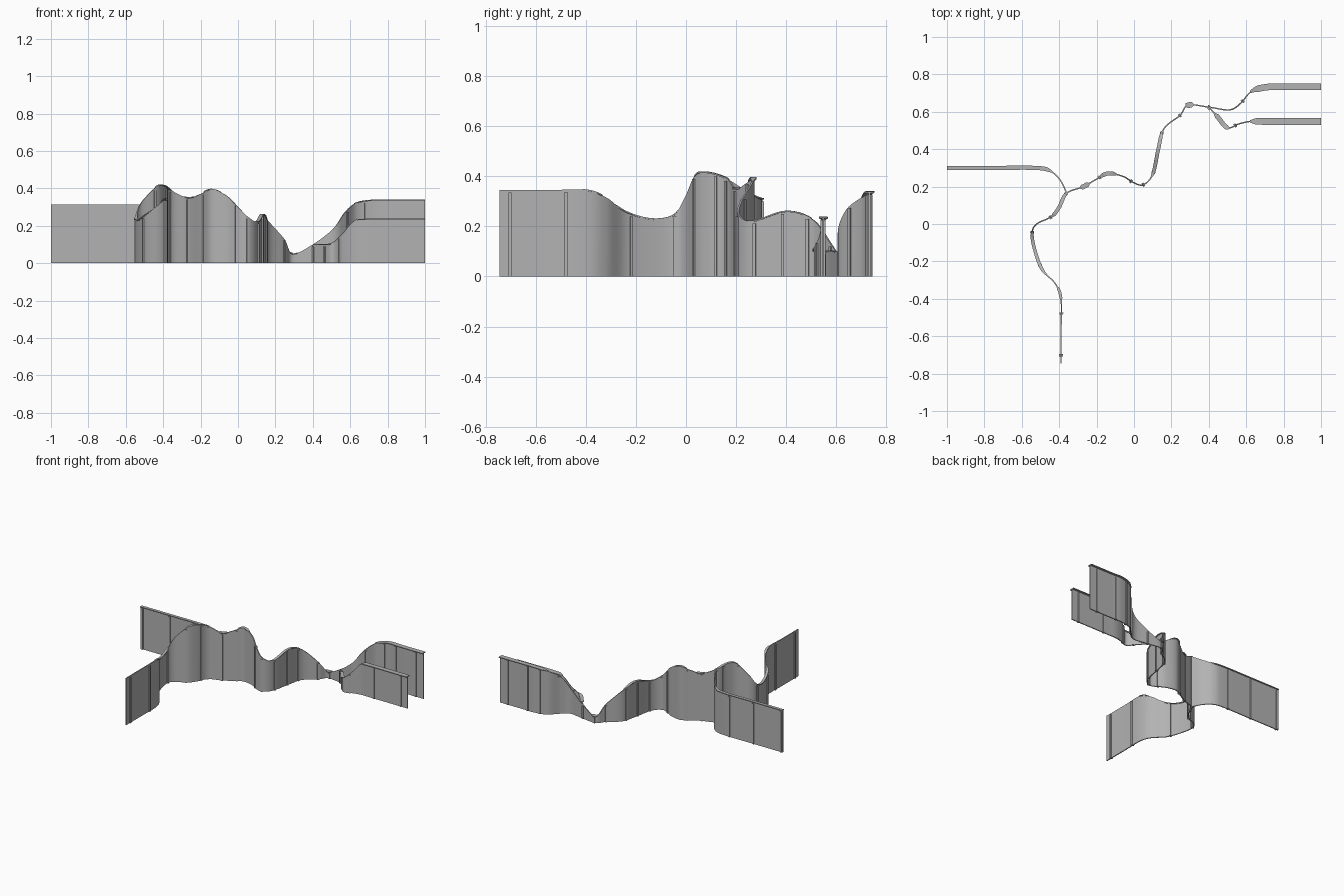
import bpy, bmesh, math
from mathutils import Vector, Matrix

if "Cube" in bpy.data.objects:
    bpy.data.objects.remove(bpy.data.objects["Cube"])

grey = bpy.data.materials.new("plain_grey")
grey.use_nodes = True
COLOUR = (0.45, 0.45, 0.45, 1)
grey.diffuse_color = COLOUR
grey.node_tree.nodes["Principled BSDF"].inputs["Base Color"].default_value = COLOUR

# Wall paths: plan position and wall height at each control point
MAIN = [(-.39, -.745, .345), (-.39, -.56, .345), (-.39, -.4, .345), (-.42, -.32, .315),
        (-.49, -.245, .26), (-.53, -.14, .23), (-.545, -.05, .245), (-.52, 0, .32),
        (-.44, .04, .405), (-.4, .09, .415), (-.36, .165, .39), (-.27, .2, .35),
        (-.2, .24, .37), (-.14, .27, .395), (-.06, .255, .36), (0, .22, .3),
        (.05, .21, .25), (.1, .265, .22), (.13, .4, .26), (.16, .51, .225),
        (.245, .58, .13), (.29, .635, .05), (.4, .625, .1), (.51, .61, .185),
        (.57, .645, .27), (.63, .71, .32), (.72, .733, .337), (.82, .733, .337),
        (1, .733, .337)]
LEFT = [(-1, .3, .31), (-.75, .3, .31), (-.53, .3, .31), (-.45, .285, .315),
        (-.395, .235, .345), (-.36, .165, .39)]
RIGHT = [(.4, .625, .1), (.445, .575, .1), (.5, .515, .105), (.56, .535, .16),
         (.62, .548, .225), (.7, .548, .235), (.85, .548, .235), (1, .548, .235)]


def at(path, u):
    """Point on a smooth curve through the path at control-index u."""
    last = len(path) - 1
    i = min(int(u), last - 1)
    t = u - i
    a, b, c, d = (Vector(path[min(max(k, 0), last)]) for k in (i - 1, i, i + 1, i + 2))
    return (b * 2 + (c - a) * t + (a * 2 - b * 5 + c * 4 - d) * t ** 2
            + (b * 3 - a - c * 3 + d) * t ** 3) / 2


def heading(path, u):
    """Plan direction of the wall at u."""
    e = .02
    d = at(path, min(u + e, len(path) - 1)) - at(path, max(u - e, 0))
    return Vector((d.x, d.y, 0)).normalized()


def finish(bm, name):
    bmesh.ops.recalc_face_normals(bm, faces=bm.faces)
    mesh = bpy.data.meshes.new(name)
    bm.to_mesh(mesh)
    bm.free()
    mesh.materials.append(grey)
    obj = bpy.data.objects.new(name, mesh)
    bpy.context.collection.objects.link(obj)
    bpy.ops.object.select_all(action='DESELECT')
    obj.select_set(True)
    bpy.context.view_layer.objects.active = obj
    bpy.ops.object.shade_smooth_by_angle(angle=math.radians(30))


def sweep(bm, path, start, end, width, depth=None, taper=False):
    """Sweep a rectangular section; depth None reaches the ground."""
    steps = max(6, round((end - start) * 8))
    rings = []
    for k in range(steps + 1):
        f = k / steps
        u = start + (end - start) * f
        p, d = at(path, u), heading(path, u)
        half = width / 2
        if taper:
            near = f if start > 0 else 1
            far = 1 - f if end < len(path) - 1 else 1
            half *= min(1, .35 + 4 * min(near, far))
        side = Vector((-d.y, d.x, 0)) * half
        top = p.z + (.003 if depth else 0)
        low = top - depth if depth else 0
        rings.append([bm.verts.new((q.x, q.y, z)) for q, z in
                      ((p + side, low), (p + side, top), (p - side, top), (p - side, low))])
    for r, s in zip(rings, rings[1:]):
        for j in range(4):
            n = (j + 1) % 4
            bm.faces.new((r[j], r[n], s[n], s[j]))
    bm.faces.new(rings[0])
    bm.faces.new(rings[-1])


def build(name, path, caps, posts):
    # Thin upright sheet
    bm = bmesh.new()
    sweep(bm, path, 0, len(path) - 1, .007)
    finish(bm, name + "_wall")
    # Flat coping strips along the top edge
    bm = bmesh.new()
    for start, end, width in caps:
        sweep(bm, path, start, end, width, .006, True)
    finish(bm, name + "_coping")
    # Upright stiffening posts
    bm = bmesh.new()
    for u in posts:
        p, d = at(path, u), heading(path, u)
        tall = max(p.z - .01, .03)
        place = (Matrix.Translation((p.x, p.y, tall / 2))
                 @ Matrix.Rotation(math.atan2(d.y, d.x), 4, 'Z')
                 @ Matrix.Diagonal((.012, .02, tall, 1)))
        bmesh.ops.create_cube(bm, size=1, matrix=place)
    finish(bm, name + "_posts")


build("main", MAIN,
      [(1.9, 2.8, .016), (3.6, 6.3, .018), (7.9, 10.1, .02), (10.8, 11.4, .026),
       (12.3, 13.6, .022), (16.8, 18.9, .02), (20.8, 21.3, .03), (24.9, 28, .035)],
      [.3, 1.47, 4.25, 6.1, 7.9, 9.4, 9.95, 11, 12.25, 14.7, 16, 17.1, 17.9,
       18.75, 20, 21.1, 22, 24.2, 25.6, 26.6, 27.6])
build("left", LEFT, [(0, 3.3, .022)], [.1, .95, 1.8])
build("right", RIGHT, [(.7, 2.2, .025), (4, 7, .035)], [.2, 1.4, 2.7, 5.2, 6.55])
